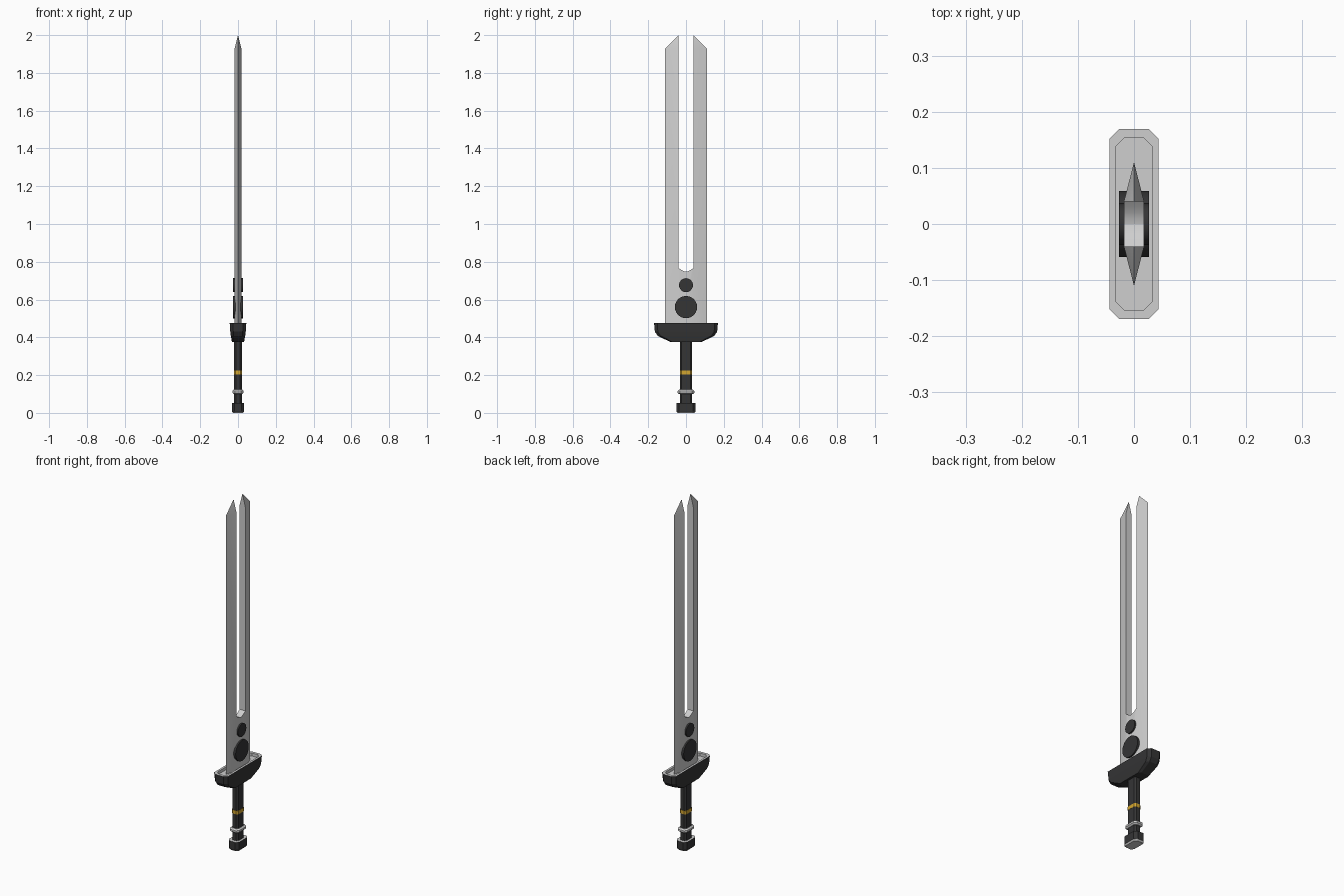
import bpy, bmesh, math

if "Cube" in bpy.data.objects:
    bpy.data.objects.remove(bpy.data.objects["Cube"])


def material(name, rgb):
    m = bpy.data.materials.new(name)
    m.diffuse_color = (*rgb, 1)
    m.use_nodes = True
    m.node_tree.nodes["Principled BSDF"].inputs["Base Color"].default_value = m.diffuse_color
    return m


SILVER = material("silver", (0.62, 0.62, 0.62))
DARK = material("dark grey", (0.035, 0.035, 0.036))
GOLD = material("gold", (0.65, 0.38, 0.03))


def finish(name, bm, mats, smooth=None):
    bmesh.ops.remove_doubles(bm, verts=bm.verts, dist=1e-5)
    bmesh.ops.recalc_face_normals(bm, faces=bm.faces)
    me = bpy.data.meshes.new(name)
    bm.to_mesh(me)
    bm.free()
    for m in mats:
        me.materials.append(m)
    ob = bpy.data.objects.new(name, me)
    bpy.context.collection.objects.link(ob)
    if smooth:
        bpy.ops.object.select_all(action='DESELECT')
        ob.select_set(True)
        bpy.context.view_layer.objects.active = ob
        bpy.ops.object.shade_smooth_by_angle(angle=math.radians(smooth))
    return ob


def loft(name, rings, mats, silver_bands=(), smooth=None):
    """Stack of chamfered rectangles (half x, half y, chamfer, z), capped.
    Band i joins rings i and i+1; -1 is the bottom cap, len-1 the top cap."""
    bm = bmesh.new()
    loops = []
    for hx, hy, c, z in rings:
        pts = [(hx, hy - c), (hx - c, hy), (c - hx, hy), (-hx, hy - c),
               (-hx, c - hy), (c - hx, -hy), (hx - c, -hy), (hx, c - hy)]
        loops.append([bm.verts.new((x, y, z)) for x, y in pts])
    last = len(loops) - 1
    bands = {-1: [bm.faces.new(loops[0])], last: [bm.faces.new(loops[last])]}
    for i in range(last):
        a, b = loops[i], loops[i + 1]
        bands[i] = [bm.faces.new((a[k], a[(k + 1) % 8], b[(k + 1) % 8], b[k]))
                    for k in range(8)]
    for i in silver_bands:
        for f in bands[i]:
            f.material_index = 1
    return finish(name, bm, mats, smooth)


# Forked blade: two wedge tines with pointed tips, joined by a flat web
T, IN, OUT = 0.018, 0.04, 0.11
Z0, ZS, ZT, ZTOP = 0.45, 0.768, 1.93, 2.0
bm = bmesh.new()


def face(*pts):
    bm.faces.new([bm.verts.new(p) for p in pts])


for s in (-1, 1):
    i, o = s * IN, s * OUT
    for x in (-T, T):
        face((x, i, Z0), (0, o, Z0), (0, o, ZT), (x, i, ZT), (x, i, ZS))
        face((x, i, ZT), (0, o, ZT), (0, i, ZTOP))
    face((-T, i, ZS), (T, i, ZS), (T, i, ZT), (0, i, ZTOP), (-T, i, ZT))
# rounded bottom of the slot
arc = [(IN * t / 4, 0.747 + (ZS - 0.747) * abs(t / 4) ** 1.6) for t in range(-4, 5)]
for x in (-T, T):
    face((x, IN, Z0), (x, -IN, Z0), *[(x, y, z) for y, z in arc])
for (ya, za), (yb, zb) in zip(arc, arc[1:]):
    face((-T, ya, za), (T, ya, za), (T, yb, zb), (-T, yb, zb))
face((0, OUT, Z0), (T, IN, Z0), (T, -IN, Z0), (0, -OUT, Z0), (-T, -IN, Z0), (-T, IN, Z0))
finish("blade", bm, [SILVER], 20)

# Round bosses through the blade base
for name, r, z in (("large_boss", 0.059, 0.56), ("small_boss", 0.037, 0.676)):
    bpy.ops.mesh.primitive_cylinder_add(vertices=24, radius=r, depth=0.053,
                                        location=(0, 0, z), rotation=(0, math.pi / 2, 0))
    ob = bpy.context.object
    ob.name = name
    ob.data.materials.append(DARK)
    bpy.ops.object.shade_smooth_by_angle(angle=math.radians(30))

# Boat-shaped guard with a silver rim and recessed silver top
loft("guard", [(0.032, 0.082, 0.012, 0.375), (0.038, 0.150, 0.015, 0.408),
               (0.041, 0.165, 0.016, 0.430), (0.044, 0.169, 0.017, 0.475),
               (0.032, 0.153, 0.014, 0.475), (0.032, 0.153, 0.014, 0.458)],
     [DARK, SILVER], (3, 4, 5))

# Grip
loft("grip", [(0.020, 0.032, 0.009, 0.045), (0.020, 0.032, 0.009, 0.38)], [DARK])

# Gold inlay band around the grip
loft("grip_band", [(0.021, 0.033, 0.009, 0.204), (0.021, 0.033, 0.009, 0.224)], [GOLD])

# Silver collar
loft("collar", [(0.022, 0.036, 0.010, 0.099), (0.030, 0.044, 0.013, 0.106),
                (0.030, 0.044, 0.013, 0.116), (0.022, 0.036, 0.010, 0.123)], [SILVER])

# Pommel with silver end faces
loft("pommel", [(0.027, 0.044, 0.013, 0.0), (0.033, 0.051, 0.015, 0.008),
                (0.033, 0.051, 0.015, 0.053)], [DARK, SILVER], (-1, 0, 2))
